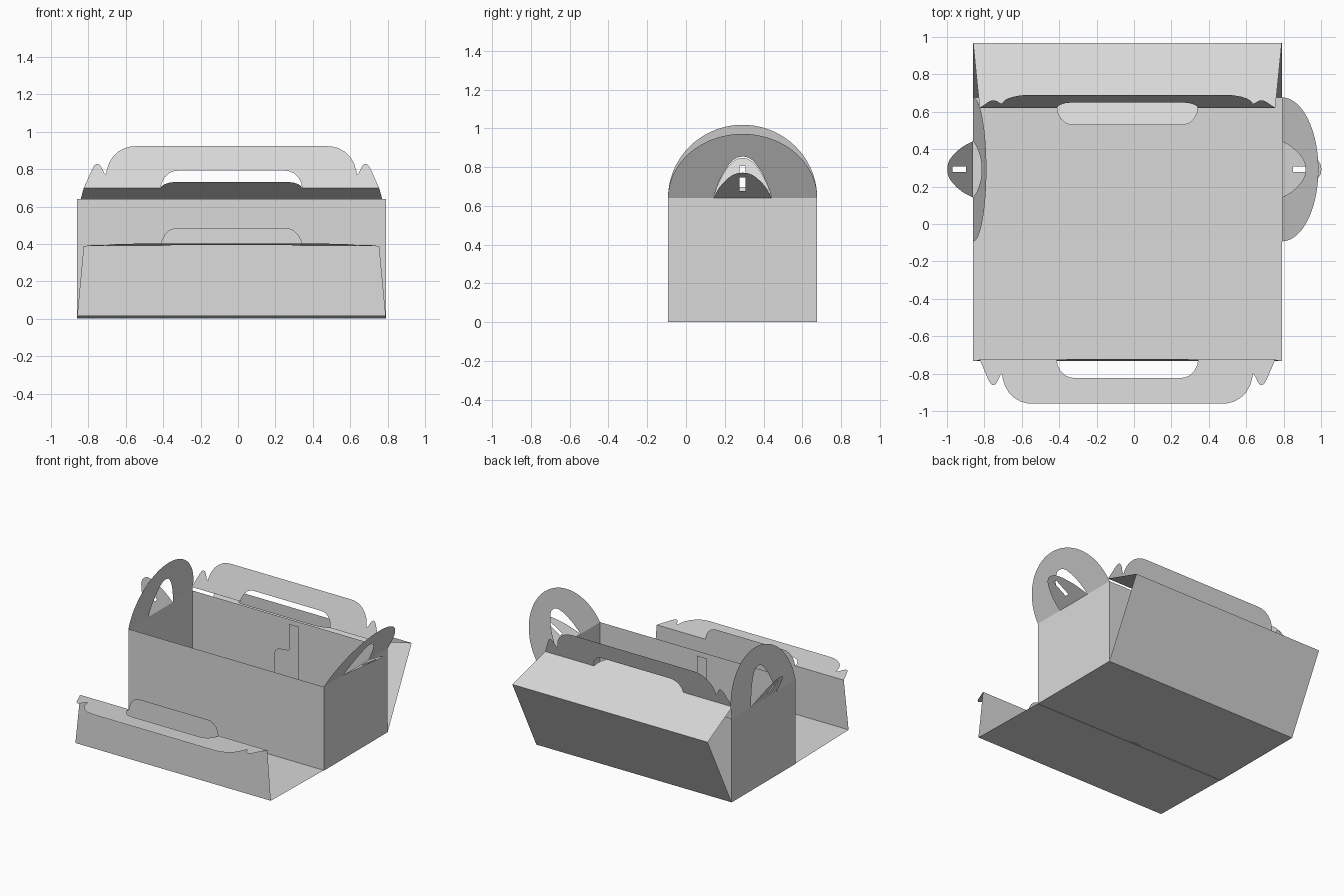
import bpy, bmesh, math
from mathutils import Vector

if "Cube" in bpy.data.objects:
    bpy.data.objects.remove(bpy.data.objects["Cube"])

card = bpy.data.materials.new("grey card")
card.diffuse_color = (0.7, 0.7, 0.7, 1)
card.use_nodes = True
card.node_tree.nodes["Principled BSDF"].inputs["Base Color"].default_value = card.diffuse_color

CX, CY = -0.035, 0.292          # centre of the box body
HL, HW, H = 0.825, 0.385, 0.64  # half length, half width, wall height
X, Y = Vector((1, 0, 0)), Vector((0, 1, 0))


def sheet(name, origin, u, v, *outlines):
    """Thin card panel: 2D outlines laid on the plane origin + a*u + b*v."""
    bm = bmesh.new()
    o, u, v = Vector(origin), Vector(u).normalized(), Vector(v).normalized()
    for pts in outlines:
        bm.faces.new([bm.verts.new(o + u * a + v * b) for a, b in pts])
    bmesh.ops.remove_doubles(bm, verts=bm.verts, dist=1e-4)
    bmesh.ops.recalc_face_normals(bm, faces=bm.faces)
    me = bpy.data.meshes.new(name)
    bm.to_mesh(me)
    bm.free()
    me.materials.append(card)
    ob = bpy.data.objects.new(name, me)
    bpy.context.collection.objects.link(ob)
    return ob


def mirrored(half):
    return [(-a, b) for a, b in half]


def whole(half):
    """Right half outline, base to top, closed by its mirror image."""
    return half + [(-a, b) for a, b in reversed(half) if a > 1e-6]


def panel(name, p, q, wide, narrow):
    """Long panel between two (y, z) folds."""
    d = Vector((0, q[0] - p[0], q[1] - p[1]))
    n = d.length
    sheet(name, (CX, *p), X, d, [(-wide, 0), (wide, 0), (narrow, n), (-narrow, n)])


# Floor, with its front half laid open
panel("floor", (0.677, 0), (-0.093, 0.003), HL, HL)
panel("front_floor", (-0.093, 0.003), (-0.733, 0.015), HL, HL)

# Long walls, each with an interlocking tab on the inside
for name, y, s in (("front", -0.093, 1), ("back", 0.677, -1)):
    panel(name + "_wall", (y, 0), (y, H), HL, HL)
    strip = [(-0.085, 0), (0, 0), (0, 0.16), (0.09, 0.17), (0.115, 0.19), (0.125, 0.22),
             (0.125, 0.35), (0.115, 0.38), (0.09, 0.4), (0, 0.41), (0, 0.61), (-0.085, 0.61)]
    sheet(name + "_lock_tab", (CX, y + 0.012 * s, 0), X * s, (0, 0, 1), strip)

# End walls, arched ends and their folded-out slotted tongues
tongue = [(0.15, 0), (0.14, 0.04), (0.122, 0.1), (0.1, 0.15), (0.075, 0.195),
          (0.053, 0.225), (0.03, 0.243), (0, 0.25)]
arch = [(HW * math.cos(t * math.pi / 36), HW * math.sin(t * math.pi / 36)) for t in range(37)]
slotted = [(0, 0)] + tongue + [(0, 0.2), (0.015, 0.2), (0.015, 0.07), (0, 0.07)]
for name, s, lean, fold in (("right", 1, (0.195, 0, 0.33), (0.21, 0, 0.13)),
                            ("left", -1, (0.07, 0, 0.374), (-0.14, 0, 0.21))):
    x = CX + s * HL
    sheet(name + "_end_wall", (x, CY, 0), Y, (0, 0, 1),
          [(-HW, 0), (HW, 0), (HW, H), (-HW, H)])
    hole = whole(tongue)
    sheet(name + "_arch", (x, CY, H), Y, lean, arch + hole[::-1])
    sheet(name + "_tongue", (x, CY, H), Y, fold, slotted, mirrored(slotted))

# Lid halves: sloping side, roof panel, handle and its folded grip tongue
outer = [(0.79, 0), (0.745, 0.105), (0.733, 0.127), (0.72, 0.137), (0.707, 0.133),
         (0.697, 0.12), (0.682, 0.088), (0.67, 0.075), (0.667, 0.1), (0.655, 0.14),
         (0.635, 0.175), (0.605, 0.205), (0.57, 0.225), (0.535, 0.234), (0.5, 0.236)]
grip = [(0.378, 0), (0.373, 0.03), (0.358, 0.06), (0.333, 0.085), (0.305, 0.096), (0.285, 0.098)]
panel("back_side", (0.677, 0), (0.967, 0.57), HL, HL)
for name, base, fold, tip in (("back", (0.967, 0.57), (0.62, 0.698), (0.69, 0.92)),
                              ("front", (-0.733, 0.015), (-0.725, 0.388), (-0.961, 0.401))):
    panel(name + "_roof", base, fold, HL, 0.79)
    roof_dir = (0, fold[0] - base[0], fold[1] - base[1])
    handle_dir = (0, tip[0] - fold[0], tip[1] - fold[1])
    sheet(name + "_handle", (CX, *fold), X, handle_dir, whole(outer) + whole(grip)[::-1])
    sheet(name + "_grip_tongue", (CX, *fold), X, roof_dir, whole(grip))
